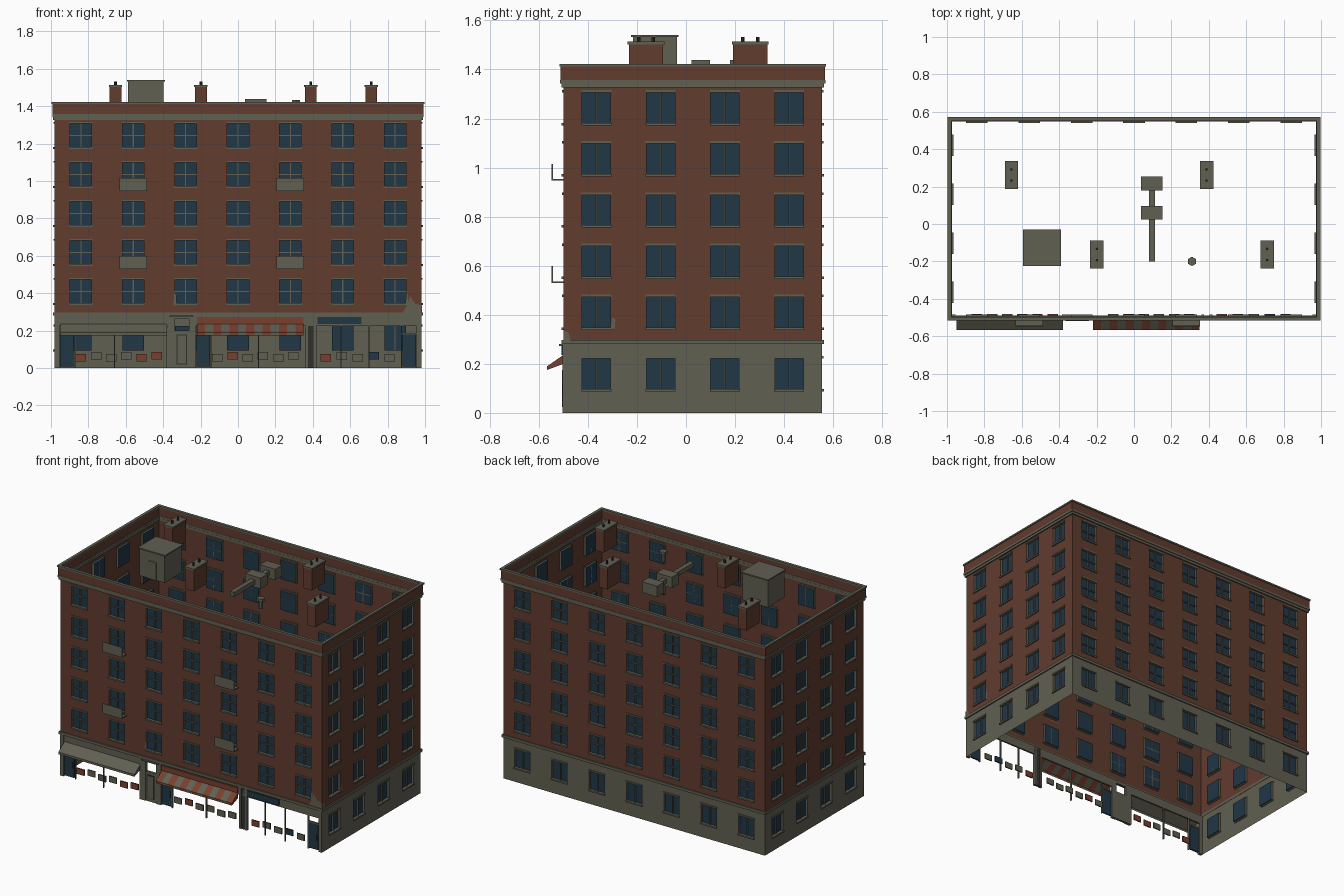
import bpy, bmesh
from math import radians
from mathutils import Matrix, Vector

old = bpy.data.objects.get("Cube")
if old:
    bpy.data.objects.remove(old)

# Colours
MATS = {}
def material(name, rgb):
    m = bpy.data.materials.new(name)
    m.use_nodes = True
    m.diffuse_color = (*rgb, 1)
    m.node_tree.nodes["Principled BSDF"].inputs["Base Color"].default_value = (*rgb, 1)
    MATS[name] = m
material("brick", (0.12, 0.045, 0.028))
material("stone", (0.12, 0.115, 0.085))
material("glass", (0.015, 0.038, 0.062))
material("awning_red", (0.19, 0.05, 0.028))
material("dark_metal", (0.03, 0.03, 0.027))
NAMES = list(MATS)

class Part:
    """Collects coloured boxes and faces into one object."""
    def __init__(self, name, matrix=Matrix()):
        self.name, self.matrix, self.bm = name, matrix, bmesh.new()

    def box(self, x, y, z, mat):
        c = Vector((sum(x) / 2, sum(y) / 2, sum(z) / 2))
        size = (x[1] - x[0], y[1] - y[0], z[1] - z[0], 1)
        made = bmesh.ops.create_cube(self.bm, matrix=Matrix.Translation(c) @ Matrix.Diagonal(size))
        for f in {f for v in made["verts"] for f in v.link_faces}:
            f.material_index = NAMES.index(mat)

    def face(self, points, mat):
        f = self.bm.faces.new([self.bm.verts.new(p) for p in points])
        f.material_index = NAMES.index(mat)

    def cylinder(self, x, y, z, r, mat, sides=6):
        made = bmesh.ops.create_cone(self.bm, cap_ends=True, segments=sides, radius1=r, radius2=r,
            depth=z[1] - z[0], matrix=Matrix.Translation((x, y, sum(z) / 2)))
        for f in {f for v in made["verts"] for f in v.link_faces}:
            f.material_index = NAMES.index(mat)

    def done(self):
        mesh = bpy.data.meshes.new(self.name)
        self.bm.to_mesh(mesh)
        self.bm.free()
        for m in MATS.values():
            mesh.materials.append(m)
        ob = bpy.data.objects.new(self.name, mesh)
        ob.matrix_world = self.matrix
        bpy.context.collection.objects.link(ob)

# Building footprint
HX, Y0, Y1 = 0.98, -0.5, 0.555
MID, HY = (Y0 + Y1) / 2, (Y1 - Y0) / 2
BASE, TOP = 0.285, 1.34
HALF, TALL = 0.058, 0.13
FLOORS = [0.345 + 0.2085 * i for i in range(5)]
GROUND = 0.095

# Walls with open window cells, recessed panes, bars, lintels and sills
def wall(name, loc, angle, half, centres, ground, cross):
    mtx = Matrix.Translation(loc) @ Matrix.Rotation(radians(angle), 4, "Z")
    shell, trim = Part(name + "_wall", mtx), Part(name + "_window_trim", mtx)
    rows = ([GROUND] if ground else []) + FLOORS
    us = sorted([-half, half] + [c + s * HALF for c in centres for s in (-1, 1)])
    zs = sorted([0 if ground else BASE, TOP] + ([BASE] if ground else [])
                + [r + s for r in rows for s in (0, TALL)])
    d = 0.016
    for a, b in zip(us, us[1:]):
        for lo, hi in zip(zs, zs[1:]):
            opening = any(a < c < b for c in centres) and any(abs(lo - r) < 0.001 for r in rows)
            if not opening:
                shell.face([(a, 0, lo), (b, 0, lo), (b, 0, hi), (a, 0, hi)],
                           "brick" if lo >= BASE else "stone")
                continue
            ring = [(a, lo), (b, lo), (b, hi), (a, hi)]
            for p, q in zip(ring, ring[1:] + ring[:1]):
                shell.face([(p[0], 0, p[1]), (p[0], d, p[1]), (q[0], d, q[1]), (q[0], 0, q[1])], "stone")
            shell.face([(u, d, z) for u, z in ring], "glass")
            c, m = (a + b) / 2, (lo + hi) / 2
            trim.box((c - .003, c + .003), (.008, d), (lo, hi), "stone")
            if cross and lo > BASE:
                trim.box((a, b), (.008, d), (m - .003, m + .003), "stone")
            trim.box((a - .003, b + .003), (-.006, .004), (hi - .003, hi + .007), "stone")
            trim.box((a - .003, b + .003), (-.008, .004), (lo - .007, lo + .003), "stone")
    shell.done()
    trim.done()

long_row = [0.28 * i for i in range(-3, 4)]
short_row = [-0.393, -0.131, 0.131, 0.393]
wall("front", (0, Y0, 0), 0, HX, long_row, False, True)
wall("back", (0, Y1, 0), 180, HX, long_row, True, True)
wall("left", (HX, MID, 0), 90, HY, short_row, True, False)
wall("right", (-HX, MID, 0), -90, HY, short_row, True, False)

# Horizontal bands round the building
def band(name, out, thick, z, mat):
    p = Part(name)
    x, a, b = HX + out, Y0 - out, Y1 + out
    p.box((-x, x), (a, a + thick), z, mat)
    p.box((-x, x), (b - thick, b), z, mat)
    for s in (-1, 1):
        p.box(sorted((s * x, s * (x - thick))), (a + thick, b - thick), z, mat)
    p.done()

band("base_course", .008, .01, (.28, .298), "stone")
band("lower_cornice", .008, .014, (1.327, 1.343), "stone")
band("upper_cornice", .013, .018, (1.343, 1.357), "stone")
band("parapet", .011, .014, (1.357, 1.412), "brick")
band("parapet_cap", .016, .02, (1.412, 1.423), "stone")

# Ground-floor shopfront
shop = Part("shopfront")
fy = (Y0, Y0 + .012)
for x in ((-HX, -.36), (-.25, HX)):
    shop.box(x, fy, (.225, .285), "stone")
for x in ((-HX, -.955), (-.385, -.34), (-.262, -.225), (.36, .375), (.405, .42), (.955, HX)):
    shop.box(x, (Y0 - .004, Y0 + .015), (0, .28), "stone")
shop.box((.375, .405), fy, (0, .28), "dark_metal")
for x in (-.87, -.66, -.145, .11, .55, .7, .875):
    shop.box((x - .003, x + .003), fy, (0, .23), "stone")
shop.box((-.22, .35), (Y0 - .006, Y0), (.238, .272), "awning_red")
shop.box((.425, .66), (Y0 - .008, Y0), (.235, .274), "glass")
shop.done()

# Main entrance with an open transom
entry = Part("entrance")
entry.box((-.34, -.262), (Y0, Y0 + .015), (0, .2), "stone")
entry.box((-.328, -.274), (Y0 - .003, Y0), (.02, .18), "dark_metal")
entry.box((-.323, -.279), (Y0 - .006, Y0), (.025, .175), "stone")
entry.box((-.34, -.262), (Y0, Y0 + .015), (.262, .285), "stone")
entry.box((-.365, -.24), (Y0 - .018, Y0), (.272, .28), "stone")
entry.done()

# Shop doors
doors = Part("shop_doors")
for x in (-.915, -.185, .915):
    doors.box((x - .036, x + .036), (Y0, Y0 + .01), (.008, .18), "glass")
    doors.box((x - .04, x + .04), (Y0, Y0 + .012), (.18, .188), "stone")
    doors.box((x + .022, x + .028), (Y0 - .006, Y0), (.07, .11), "dark_metal")
doors.done()

# Small display boards
boards = Part("display_boards")
groups = [(-.84, 6, .081, "rsssrr"), (-.11, 6, .081, "srssss"), (.47, 5, .085, "rssgs")]
pick = {"r": "awning_red", "s": "stone", "g": "glass"}
for start, n, step, code in groups:
    for i in range(n):
        x, lift = start + step * i, .01 * (i % 2)
        boards.box((x - .028, x + .028), (Y0 + .012, Y0 + .02), (.035 + lift, .075 + lift), pick[code[i]])
boards.done()

# Awnings: sloped sheet, valance and closed ends
def awning(name, x0, x1, colours, n):
    p = Part(name)
    top, lip, low = (Y0, .236), (Y0 - .066, .19), (Y0 - .066, .175)
    w = (x1 - x0) / n
    for i in range(n):
        a, b = x0 + i * w, x0 + (i + 1) * w
        for s, t in ((top, lip), (lip, low)):
            p.face([(a, *s), (a, *t), (b, *t), (b, *s)], colours[i % len(colours)])
    for x in (x0, x1):
        p.face([(x, *top), (x, *lip), (x, *low), (x, Y0, .2)], colours[0])
    p.done()

awning("plain_awning", -.95, -.38, ["stone"], 1)
awning("striped_awning", -.22, .35, ["awning_red", "stone"], 13)

# Balconies
for i, (x, z) in enumerate((x, z) for x in (-.56, .28) for z in (.53, .947)):
    p = Part(f"balcony_{i + 1}")
    p.box((x - .073, x + .073), (Y0 - .048, Y0), (z, z + .006), "stone")
    p.box((x - .073, x + .073), (Y0 - .048, Y0 - .043), (z, z + .068), "stone")
    p.done()

# Chimneys with paired pots
for i, (x, y) in enumerate(((-.655, .262), (.388, .262), (-.198, -.163), (.712, -.163))):
    p = Part(f"chimney_{i + 1}")
    p.box((x - .031, x + .031), (y - .07, y + .07), (1.36, 1.502), "brick")
    p.box((x - .036, x + .036), (y - .075, y + .075), (1.502, 1.513), "stone")
    for s in (-.03, .03):
        p.cylinder(x, y + s, (1.51, 1.533), .007, "dark_metal", 8)
    p.done()

# Stair hut on the roof
hut = Part("roof_hut")
hut.box((-.587, -.397), (-.217, -.037), (1.35, 1.532), "stone")
hut.box((-.594, -.39), (-.224, -.03), (1.532, 1.541), "stone")
hut.box((-.52, -.46), (-.221, -.217), (1.35, 1.47), "stone")
hut.done()

# Ventilation units, duct and pipe
vent = Part("roof_vents")
for y in (.06, .217):
    vent.box((.038, .153), (y - .037, y + .037), (1.365, 1.438), "stone")
vent.box((.08, .111), (-.2, .2), (1.385, 1.415), "stone")
vent.cylinder(.31, -.2, (1.36, 1.415), .013, "stone")
vent.cylinder(.31, -.2, (1.412, 1.432), .025, "stone")
vent.done()

# Worn plaster patches on the brick
patch = Part("plaster_patches")
py, px = Y0 - .003, HX + .003
patch.face([(x, py, z) for x, z in ((.88, .298), (px, .298), (px, .335), (.945, .345), (.92, .385), (.905, .335))], "stone")
patch.face([(px, y, z) for y, z in ((Y0, .298), (-.47, .298), (-.48, .33), (Y0, .335))], "stone")
for x in (-.345, .895):
    patch.face([(x, py, .335), (x + .015, py, .335), (x + .015, py, .39), (x + .004, py, .41)], "stone")
patch.face([(px, y, z) for y, z in ((-.31, .34), (-.29, .345), (-.288, .38), (-.3, .39))], "stone")
patch.done()
